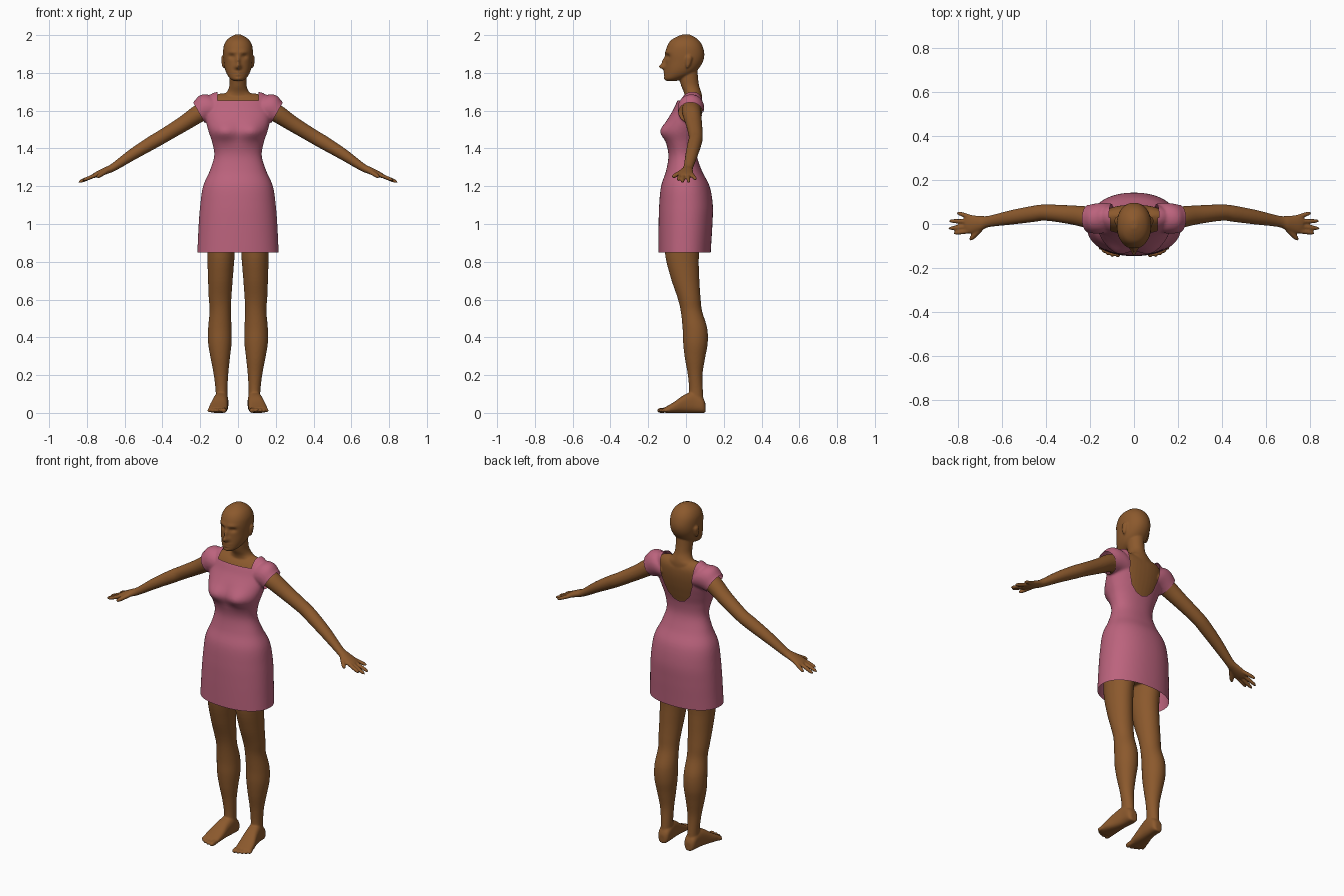
import bpy, bmesh, math
from mathutils import Vector

X, Y, Z = Vector((1, 0, 0)), Vector((0, 1, 0)), Vector((0, 0, 1))


def material(name, rgb):
    m = bpy.data.materials.new(name)
    m.diffuse_color = (*rgb, 1)
    return m


def spline(rows, sub):
    # Catmull-Rom smoothing through rows of numbers
    out = []
    for i in range(len(rows) - 1):
        p = [rows[max(0, min(len(rows) - 1, i + k))] for k in (-1, 0, 1, 2)]
        for s in range(sub):
            t = s / sub
            out.append([0.5 * (2 * b + (c - a) * t + (2 * a - 5 * b + 4 * c - d) * t * t
                               + (3 * b - a - 3 * c + d) * t ** 3) for a, b, c, d in zip(*p)])
    return out + [list(rows[-1])]


def loft(bm, rows, u, v, n=40, p=2.0, sub=5, bumps=()):
    # rows: (cx, cy, cz, radius along u, radius along v)
    rings, new = [], []
    for cx, cy, cz, a, b in spline(rows, sub):
        ring = []
        for k in range(n):
            t = 2 * math.pi * k / n
            c, s = math.cos(t), math.sin(t)
            q = (Vector((cx, cy, cz)) + u * (a * math.copysign(abs(c) ** (2 / p), c))
                 + v * (b * math.copysign(abs(s) ** (2 / p), s)))
            if q.y < 0:
                for bx, bz, dy, sx, sz in bumps:
                    q.y += dy * math.exp(-((abs(q.x) - bx) / sx) ** 2 - ((q.z - bz) / sz) ** 2)
            ring.append(bm.verts.new(q))
        rings.append(ring)
    for r0, r1 in zip(rings, rings[1:]):
        for k in range(n):
            j = (k + 1) % n
            new.append(bm.faces.new((r0[k], r0[j], r1[j], r1[k])))
    new += [bm.faces.new(rings[0]), bm.faces.new(rings[-1])]
    bmesh.ops.recalc_face_normals(bm, faces=new)


def stack(bm, rows, xc=0.0, **kw):
    # horizontal rings: (z, y front, y back, half width)
    loft(bm, [(xc, (f + b) / 2, z, w, (b - f) / 2) for z, f, b, w in rows], X, Y, **kw)


def digit(bm, p0, p1, r):
    # round-ended finger or toe
    p0, p1 = Vector(p0), Vector(p1)
    d = (p1 - p0).normalized()
    u = d.cross(Z).normalized()
    rows = [(*p0.lerp(p1, t), r * k, r * k) for t, k in
            ((0, 1), (.45, 1), (.8, .9), (.93, .65), (1, .2))]
    loft(bm, rows, u, d.cross(u), n=14, sub=4)


def finish(bm, name, mat, voxel, smooth):
    me = bpy.data.meshes.new(name)
    bm.to_mesh(me)
    bm.free()
    me.materials.append(mat)
    ob = bpy.data.objects.new(name, me)
    bpy.context.collection.objects.link(ob)
    r = ob.modifiers.new("fuse", 'REMESH')
    r.mode = 'VOXEL'
    r.voxel_size = voxel
    r.use_smooth_shade = True
    s = ob.modifiers.new("soften", 'SMOOTH')
    s.factor, s.iterations = 0.5, smooth
    return ob


skin = material("skin", (.26, .10, .026))
pink = material("pink_cloth", (.50, .125, .205))

TORSO = [(1.0, -.145, .14, .208), (1.1, -.142, .142, .20), (1.2, -.132, .125, .185),
         (1.28, -.106, .085, .15), (1.36, -.093, .058, .126), (1.43, -.104, .06, .136),
         (1.49, -.118, .075, .156), (1.55, -.098, .09, .17), (1.61, -.065, .10, .172),
         (1.66, -.042, .10, .165), (1.69, -.015, .085, .14), (1.702, .015, .06, .10)]
BUST = [(.078, 1.49, -.027, .06, .05)]

# ---- body ----
bm = bmesh.new()
inner = [(z - .01, f + .014, b - .014, w - .014) for z, f, b, w in TORSO[2:]]
stack(bm, [(.92, -.08, .08, .12), (1.0, -.115, .12, .165), (1.09, -.12, .125, .18)] + inner,
      p=2.2, bumps=BUST)

# neck
stack(bm, [(1.62, -.01, .085, .11), (1.675, -.008, .085, .085), (1.70, -.012, .08, .058),
           (1.73, -.025, .07, .046), (1.77, -.035, .064, .045), (1.83, -.04, .06, .045)])

# head with nose, eye sockets, brow, lips and chin
stack(bm, [(1.756, -.10, -.05, .02), (1.768, -.112, -.02, .04), (1.79, -.112, .03, .057),
           (1.82, -.11, .065, .069), (1.86, -.108, .09, .076), (1.90, -.109, .097, .079),
           (1.94, -.10, .088, .076), (1.97, -.082, .07, .062), (1.99, -.052, .045, .04),
           (2.003, -.02, .02, .014)], n=96, p=2.15, sub=8,
      bumps=[(0, 1.832, -.033, .015, .014), (0, 1.86, -.02, .01, .022),
             (.033, 1.887, .013, .017, .012), (.03, 1.91, -.006, .025, .01),
             (0, 1.803, -.009, .022, .006), (0, 1.79, -.008, .02, .006),
             (0, 1.797, .005, .025, .003), (0, 1.768, -.005, .02, .01)])

for s in (1, -1):
    # ear
    loft(bm, [(s * .076, .012 + .12 * (z - 1.86), z, w, d) for z, w, d in
              ((1.825, .004, .004), (1.838, .009, .011), (1.862, .012, .018),
               (1.882, .013, .018), (1.893, .006, .008))], X, Y, n=20)

    # arm and palm
    loft(bm, [(s * x, y, z, a, b) for x, y, z, a, b in
              ((.12, .03, 1.615, .05, .05), (.20, .03, 1.588, .05, .048),
               (.29, .042, 1.53, .043, .041), (.40, .052, 1.463, .037, .037),
               (.46, .046, 1.428, .037, .036), (.56, .03, 1.367, .033, .030),
               (.66, .012, 1.300, .026, .021), (.70, .003, 1.282, .034, .019),
               (.745, -.001, 1.263, .042, .015), (.768, 0, 1.253, .038, .011))],
         Y, Vector((.5 * s, 0, .866)))

    # fingers and thumb
    for y0, x1, y1, z1 in ((-.031, .822, -.042, 1.231), (-.011, .846, -.02, 1.220),
                           (.011, .845, .014, 1.221), (.03, .808, .052, 1.236)):
        digit(bm, (s * .74, y0, 1.264), (s * x1, y1, z1), .0105)
    digit(bm, (s * .69, -.012, 1.283), (s * .748, -.073, 1.248), .0125)

    # leg
    loft(bm, [(s * x, (f + b) / 2, z, w, (b - f) / 2) for z, x, w, f, b in
              ((.04, .087, .032, .0, .095), (.11, .087, .031, .016, .09),
               (.2, .09, .038, .01, .087), (.29, .094, .051, -.006, .101),
               (.37, .096, .062, -.015, .115), (.45, .096, .062, -.018, .112),
               (.54, .094, .056, -.028, .085), (.61, .095, .06, -.045, .077),
               (.72, .093, .066, -.082, .07), (.85, .09, .073, -.112, .07),
               (1.02, .09, .078, -.115, .10))], X, Y)

    # foot
    loft(bm, [(s * x, y, h / 2, w, h / 2) for y, x, w, h in
              ((.103, .086, .018, .05), (.088, .086, .033, .08), (.04, .088, .037, .11),
               (-.01, .095, .041, .095), (-.06, .103, .048, .06),
               (-.10, .108, .049, .036), (-.112, .108, .045, .03))], X, Z, p=2.6)

    # toes
    for x0, x1, y1, r in ((.076, .073, -.152, .0145), (.098, .099, -.151, .0115),
                          (.116, .120, -.143, .011), (.133, .139, -.132, .0105),
                          (.147, .155, -.117, .010)):
        digit(bm, (s * x0, -.085, .016), (s * x1, y1, .012), r)

body = finish(bm, "body", skin, .005, 4)

# ---- dress: closed form first, then openings are cut ----
bm = bmesh.new()
stack(bm, [(.80, -.146, .128, .218), (.90, -.146, .134, .213)] + TORSO, p=2.2, n=72, bumps=BUST)
for s in (1, -1):
    # cap sleeve
    loft(bm, [(s * x, y, z, a, b) for x, y, z, a, b in
              ((.09, .03, 1.61, .06, .07), (.13, .028, 1.617, .068, .08),
               (.17, .025, 1.612, .069, .076), (.207, .024, 1.59, .063, .062),
               (.24, .026, 1.571, .06, .06))], Y, Vector((.49 * s, 0, .87)))
form = finish(bm, "dress_form", pink, .007, 5)
mesh = bpy.data.meshes.new_from_object(form.evaluated_get(bpy.context.evaluated_depsgraph_get()))
bpy.data.objects.remove(form)
bm = bmesh.new()
bm.from_mesh(mesh)


def slice_at(co, no, clear=False):
    bmesh.ops.bisect_plane(bm, geom=bm.verts[:] + bm.edges[:] + bm.faces[:], dist=1e-5,
                           plane_co=co, plane_no=no, clear_outer=clear)


# hem, sleeve ends, square front neckline, deep rounded back
slice_at((0, 0, .85), (0, 0, -1), True)
cuff = Vector((.207, 0, 1.59)), Vector((.87, 0, -.49))
BACK = [(0, 1.445), (.035, 1.455), (.07, 1.49), (.095, 1.56), (.115, 1.71)]
edges = [(Vector((a, 0, b)), Vector((d - b, 0, a - c)))
         for (a, b), (c, d) in zip(BACK, BACK[1:])]
for s in (1, -1):
    for co, no in [cuff] + edges:
        slice_at((s * co.x, 0, co.z), (s * no.x, 0, no.z))
    slice_at((s * .108, 0, 0), X)
slice_at((0, 0, 1.655), Z)
slice_at((0, .03, 0), Y)


def opened(c):
    q = Vector((abs(c.x), 0, c.z))
    if q.x > .176 and q.z > 1.49 and (q - cuff[0]).dot(cuff[1]) > 0:
        return True
    if c.y < .03:
        return q.x < .108 and q.z > 1.655
    return all((q - co).dot(no) < 0 for co, no in edges)


bmesh.ops.delete(bm, geom=[f for f in bm.faces if opened(f.calc_center_median())],
                 context='FACES')
bm.to_mesh(mesh)
bm.free()
mesh.name = "dress"
dress = bpy.data.objects.new("dress", mesh)
bpy.context.collection.objects.link(dress)
